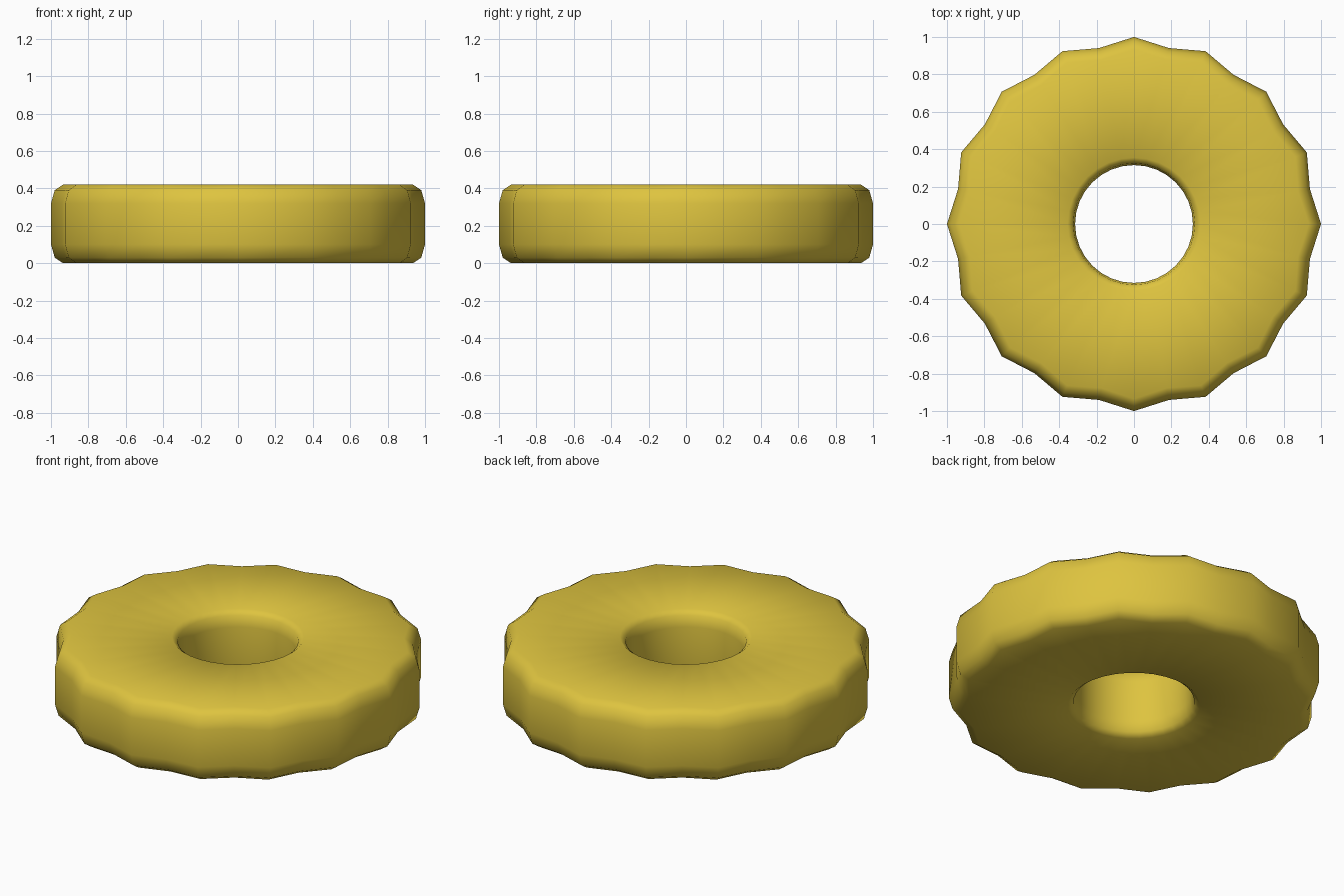
import bpy, bmesh, math

if "Cube" in bpy.data.objects:
    bpy.data.objects.remove(bpy.data.objects["Cube"])

# One flat yellow
mat = bpy.data.materials.new("yellow")
mat.diffuse_color = (0.73, 0.55, 0.05, 1)
mat.use_nodes = True
mat.node_tree.nodes["Principled BSDF"].inputs["Base Color"].default_value = mat.diffuse_color

SEG = 32
# Cross-section (radius, height, is on the scalloped rim)
profile = [
    (0.355, 0.0, 0), (0.935, 0.0, 1), (0.98, 0.03, 1), (1.0, 0.10, 1),
    (1.0, 0.32, 1), (0.98, 0.39, 1), (0.935, 0.42, 1),
    (0.355, 0.42, 0), (0.325, 0.395, 0), (0.315, 0.33, 0),
    (0.315, 0.09, 0), (0.325, 0.025, 0),
]

# Scalloped ring: 16 peaks with valleys between, round hole
bm = bmesh.new()
rings = []
for i in range(SEG):
    a = 2 * math.pi * i / SEG
    ring = []
    for r, z, rim in profile:
        k = r - 0.041 if rim and i % 2 else r
        ring.append(bm.verts.new((k * math.cos(a), k * math.sin(a), z)))
    rings.append(ring)
n = len(profile)
for i in range(SEG):
    p, q = rings[i], rings[(i + 1) % SEG]
    for j in range(n):
        bm.faces.new((p[j], q[j], q[(j + 1) % n], p[(j + 1) % n]))
bmesh.ops.recalc_face_normals(bm, faces=bm.faces)
for f in bm.faces:
    f.smooth = True

mesh = bpy.data.meshes.new("scalloped_ring")
bm.to_mesh(mesh)
bm.free()
mesh.materials.append(mat)
bpy.context.collection.objects.link(bpy.data.objects.new("scalloped_ring", mesh))
